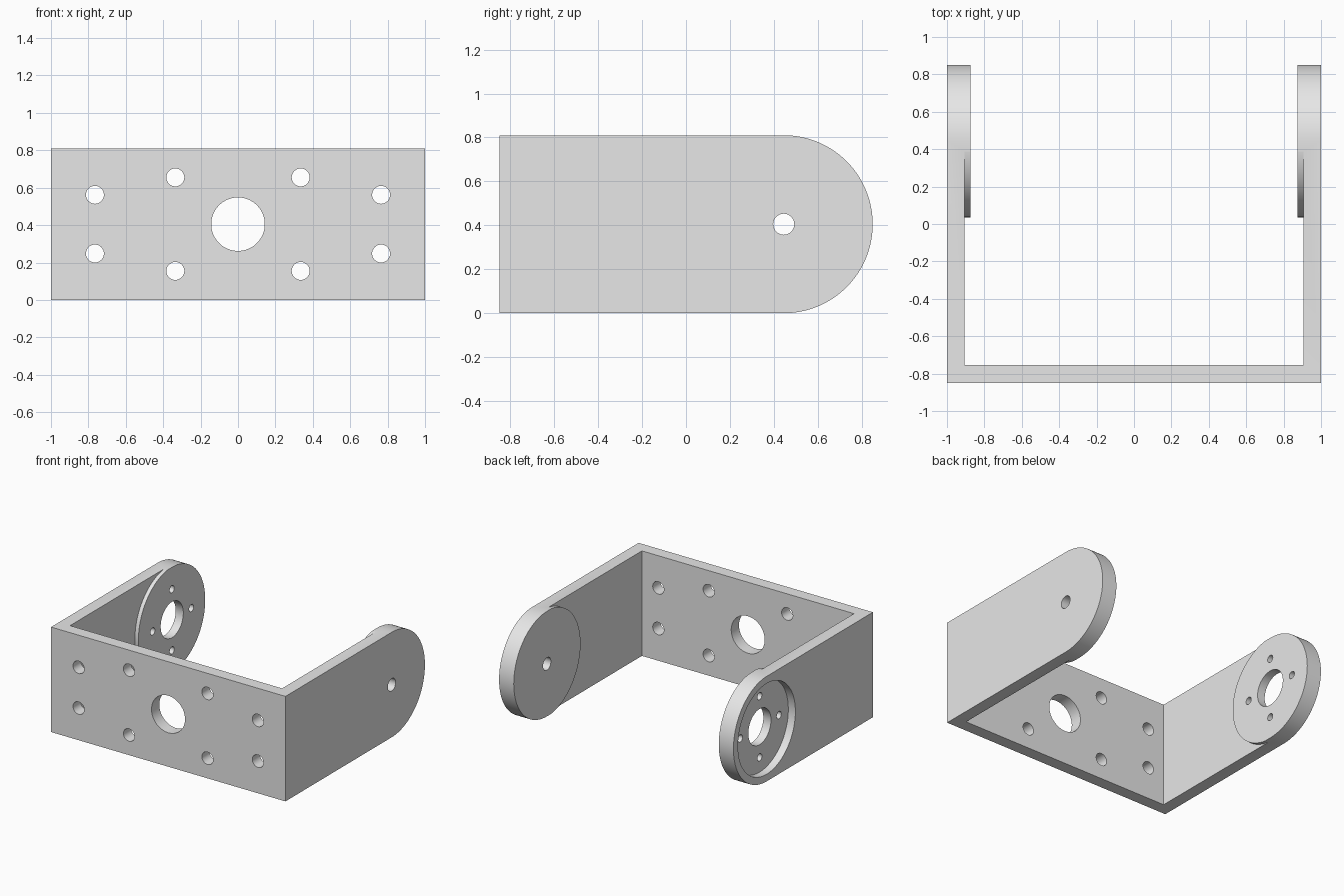
import bpy
import bmesh
from math import cos, sin, pi, radians

if "Cube" in bpy.data.objects:
    bpy.data.objects.remove(bpy.data.objects["Cube"], do_unlink=True)

HEIGHT = 0.81
R = HEIGHT / 2            # radius of the rounded arm ends, and mid height
PIVOT = 0.445             # y of the pivot axis
FRONT, WALL = -0.85, 0.095
PAD_X, ARM_X = 0.875, 0.905   # inner faces of the pads and of the arms
OVER = 0.1                # cutter overshoot


def arc(cy, cz, r, start, end, steps):
    """Points along an arc, both ends included."""
    return [(cy + r * cos(start + (end - start) * i / steps),
             cz + r * sin(start + (end - start) * i / steps))
            for i in range(steps + 1)]


def circle(u, v, r, steps=64):
    return arc(u, v, r, 0, 2 * pi, steps)[:-1]


def prism(name, profile, axis, lo, hi):
    """Extrude a profile along x (profile in y, z) or along y (profile in x, z)."""
    place = {"x": lambda u, v: (lo, u, v), "y": lambda u, v: (u, lo, v)}[axis]
    bm = bmesh.new()
    face = bm.faces.new([bm.verts.new(place(u, v)) for u, v in profile])
    ext = bmesh.ops.extrude_face_region(bm, geom=[face])
    shift = (hi - lo, 0, 0) if axis == "x" else (0, hi - lo, 0)
    bmesh.ops.translate(bm, vec=shift,
                        verts=[g for g in ext["geom"] if isinstance(g, bmesh.types.BMVert)])
    bmesh.ops.recalc_face_normals(bm, faces=bm.faces)
    mesh = bpy.data.meshes.new(name)
    bm.to_mesh(mesh)
    bm.free()
    obj = bpy.data.objects.new(name, mesh)
    bpy.context.collection.objects.link(obj)
    return obj


def cut(target, profile, axis, lo, hi):
    """Subtract a prism from the target and discard the cutter."""
    cutter = prism("cutter", profile, axis, lo, hi)
    cutter.hide_render = True
    mod = target.modifiers.new("cut", "BOOLEAN")
    mod.operation = "DIFFERENCE"
    mod.solver = "EXACT"
    mod.object = cutter
    bpy.context.view_layer.objects.active = target
    bpy.ops.object.modifier_apply(modifier=mod.name)
    bpy.data.objects.remove(cutter, do_unlink=True)


# Solid block with a rounded rear end
outline = [(FRONT, HEIGHT), (FRONT, 0)] + arc(PIVOT, R, R, -pi / 2, pi / 2, 64)
bracket = prism("bracket", outline, "x", -1, 1)

# Space between the two arms, leaving round raised pads on their inner faces
low, high, inner = -OVER, HEIGHT + OVER, FRONT + WALL
cut(bracket, [(inner + 0.05, low), (1, low), (1, high), (inner + 0.05, high)],
    "x", -PAD_X, PAD_X)
pad_edge = arc(PIVOT, R, R + 0.004, pi / 2, 3 * pi / 2, 64)
cut(bracket, [(inner, low), (inner, high), (PIVOT, high)] + pad_edge + [(PIVOT, low)],
    "x", -ARM_X, ARM_X)

# Front plate: large central hole and eight mounting holes
cut(bracket, circle(0, R, 0.143), "y", FRONT - OVER, inner + OVER)
for side in (-1, 1):
    for x, dz in ((0.765, 0.157), (0.335, 0.25)):
        for up in (-1, 1):
            cut(bracket, circle(side * x, R + up * dz, 0.048, 32),
                "y", FRONT - OVER, inner + OVER)

# Left arm: plain pivot hole
cut(bracket, circle(PIVOT, R, 0.048, 32), "x", 0.8, 1 + OVER)

# Right arm: outer recess, central hole and four screw holes
cut(bracket, circle(PIVOT, R, 0.35), "x", -1 - OVER, -0.94)
cut(bracket, circle(PIVOT, R, 0.138), "x", -1 - OVER, -0.8)
for k in range(4):
    a = k * pi / 2
    cut(bracket, circle(PIVOT + 0.236 * cos(a), R + 0.236 * sin(a), 0.028, 24),
        "x", -1 - OVER, -0.8)

# Single light grey material
grey = bpy.data.materials.new("light_grey")
grey.use_nodes = True
colour = (0.8, 0.8, 0.8, 1)
grey.diffuse_color = colour
grey.node_tree.nodes["Principled BSDF"].inputs["Base Color"].default_value = colour
bracket.data.materials.clear()
bracket.data.materials.append(grey)

# Smooth curved walls, crisp edges
bpy.ops.object.select_all(action="DESELECT")
bracket.select_set(True)
bpy.context.view_layer.objects.active = bracket
bpy.ops.object.shade_smooth_by_angle(angle=radians(30))
